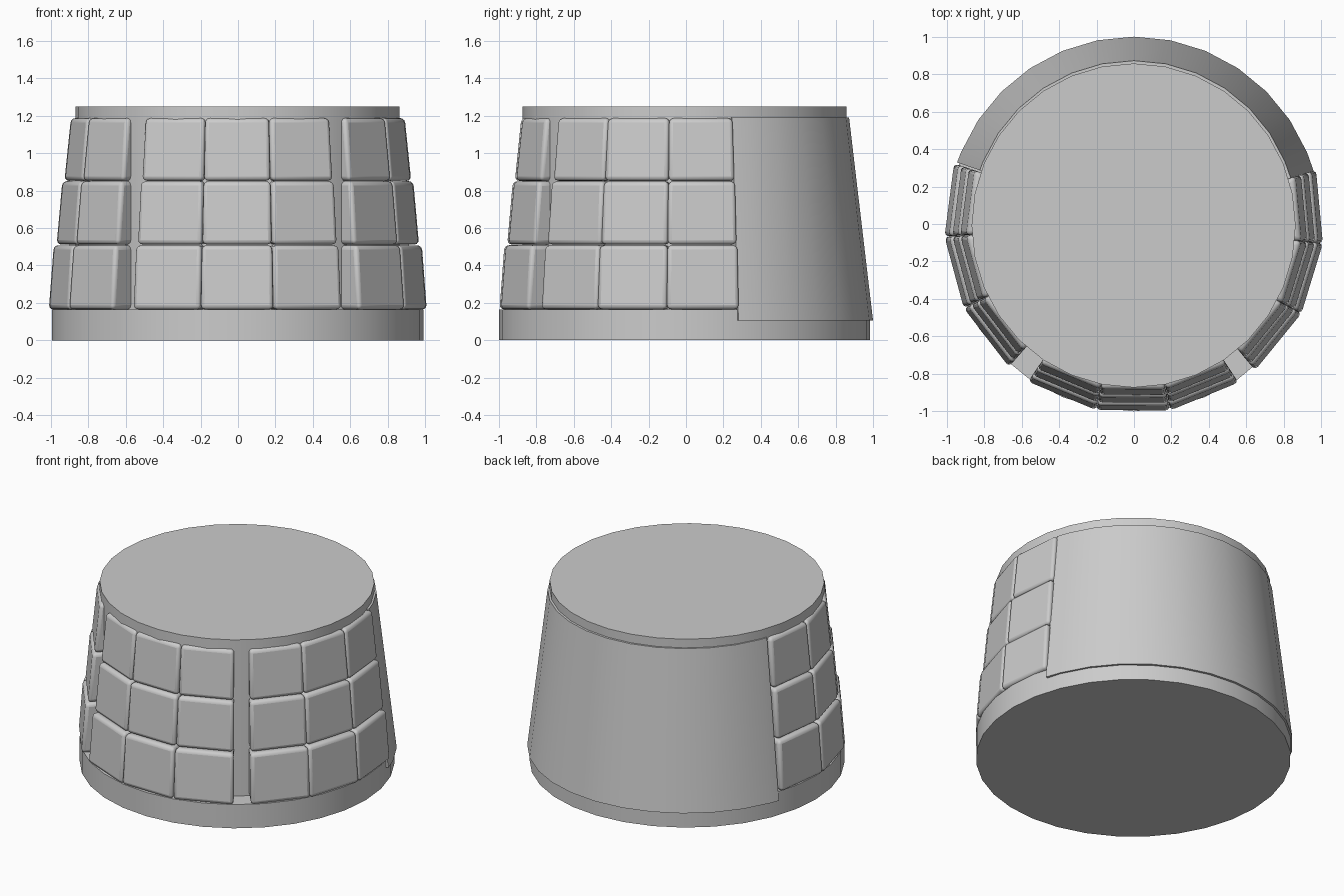
import bpy, bmesh
from math import radians, sin, cos, tan, pi

if "Cube" in bpy.data.objects:
    bpy.data.objects.remove(bpy.data.objects["Cube"])


def finish(name, bm, angle=30, bevel=0):
    bmesh.ops.recalc_face_normals(bm, faces=bm.faces)
    me = bpy.data.meshes.new(name)
    bm.to_mesh(me)
    bm.free()
    ob = bpy.data.objects.new(name, me)
    bpy.context.collection.objects.link(ob)
    if bevel:
        m = ob.modifiers.new("rounded_edges", 'BEVEL')
        m.width = bevel
        m.segments = 3
        m.limit_method = 'ANGLE'
        m.angle_limit = radians(30)
    bpy.ops.object.select_all(action='DESELECT')
    bpy.context.view_layer.objects.active = ob
    ob.select_set(True)
    bpy.ops.object.shade_smooth_by_angle(angle=radians(angle))
    return ob


def bridge(bm, rings, cap=True):
    n = len(rings[0])
    for a, b in zip(rings, rings[1:]):
        for i in range(n):
            j = (i + 1) % n
            bm.faces.new((a[i], a[j], b[j], b[i]))
    if cap:
        bm.faces.new(rings[0])
        bm.faces.new(rings[-1])


# Core: wide base step and narrower drum with a flat top
bm = bmesh.new()
cx, cy, n = -0.002, -0.008, 32
rings = []
for r, z in ((0.992, 0), (0.992, 0.165), (0.865, 0.165), (0.865, 1.25)):
    rings.append([bm.verts.new((cx + r * cos(2 * pi * i / n), cy + r * sin(2 * pi * i / n), z))
                  for i in range(n)])
bridge(bm, rings)
finish("core_drum", bm)

# Back panel: plain sloped shell over the rear arc
bm = bmesh.new()
angles = [16.3] + [11.25 * i for i in range(2, 15)] + [160.8]
sections = []
for a in angles:
    t = radians(a)
    ring = []
    for r, z in ((0.85, 0.105), (1.0, 0.105), (0.872, 1.19), (0.85, 1.19)):
        ring.append(bm.verts.new((r * cos(t), r * sin(t), z)))
    sections.append(ring)
bridge(bm, sections)
finish("back_panel", bm)

# Stone blocks: three tapering rows round the front
rows = ((0.165, 0.508, 0.996, 0.970),
        (0.512, 0.850, 0.955, 0.925),
        (0.852, 1.187, 0.914, 0.880))
columns = (-97.4, -74.9, -52.4, -22.7, -0.3, 22.2, 50.8, 73.0, 95.3)
half = tan(radians(11.2))
for ri, (z0, z1, d0, d1) in enumerate(rows):
    for ci, c in enumerate(columns):
        t = radians(c)
        out, side = (sin(t), -cos(t)), (cos(t), sin(t))
        bm = bmesh.new()
        loops = []
        for z, d in ((z0, d0), (z1, d1)):
            loop = []
            for s, dist in ((-1, 0.82), (1, 0.82), (1, d), (-1, d)):
                w = s * half * dist
                loop.append(bm.verts.new((out[0] * dist + side[0] * w,
                                          out[1] * dist + side[1] * w, z)))
            loops.append(loop)
        bridge(bm, loops)
        finish(f"stone_block_{ri + 1}_{ci + 1}", bm, 30, 0.024)
